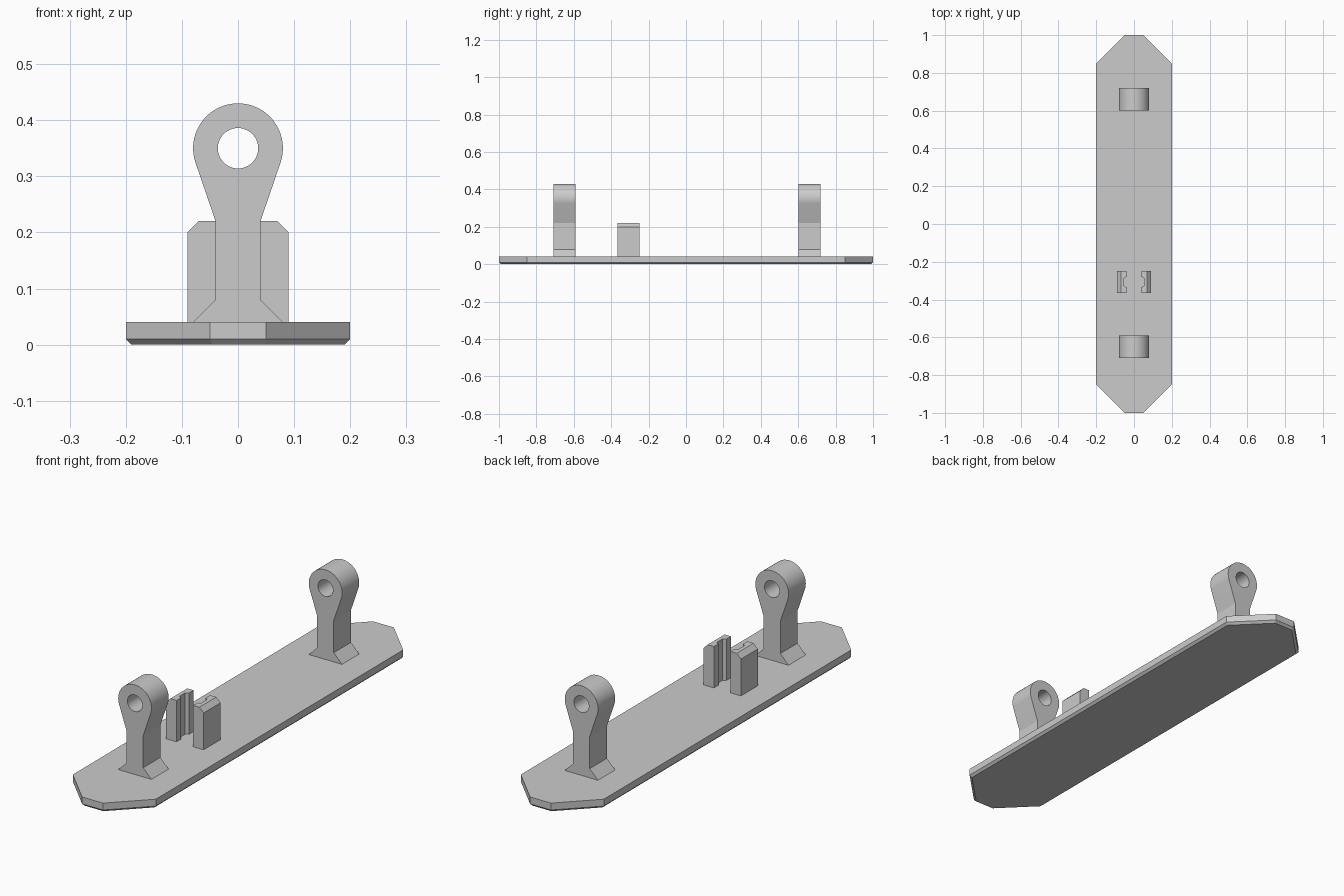
import bpy, bmesh, math

default = bpy.data.objects.get("Cube")
if default:
    bpy.data.objects.remove(default, do_unlink=True)

grey = bpy.data.materials.new("plain grey")
grey.use_nodes = True
colour = (0.6, 0.6, 0.6, 1)
grey.diffuse_color = colour
grey.node_tree.nodes["Principled BSDF"].inputs["Base Color"].default_value = colour

BASE_TOP = 0.04


def prism(name, outline, z0, z1, bevel_rule, size):
    """Extrude an outline upward and chamfer the edges picked by the rule."""
    bm = bmesh.new()
    face = bm.faces.new([bm.verts.new((x, y, z0)) for x, y in outline])
    top = bmesh.ops.extrude_face_region(bm, geom=[face])["geom"]
    for v in top:
        if isinstance(v, bmesh.types.BMVert):
            v.co.z = z1
    bmesh.ops.recalc_face_normals(bm, faces=bm.faces)
    edges = [e for e in bm.edges if all(bevel_rule(v.co) for v in e.verts)]
    bmesh.ops.bevel(bm, geom=edges, offset=size, segments=1, affect='EDGES')
    mesh = bpy.data.meshes.new(name)
    bm.to_mesh(mesh)
    bm.free()
    mesh.materials.append(grey)
    obj = bpy.data.objects.new(name, mesh)
    bpy.context.collection.objects.link(obj)
    return obj


# Long base plate with clipped corners and a chamfered underside
corner = [(0.2, 0.85), (0.05, 1.0)]
half = corner + [(-x, y) for x, y in reversed(corner)]
prism("base_plate", half + [(-x, -y) for x, y in half], 0, BASE_TOP,
      lambda co: co.z < 0.001, 0.01)

# Pair of clip jaws, each with a vertical groove on the inner side
inner, outer, groove = 0.04, 0.09, 0.053
jaw = [(outer, -0.058), (inner, -0.058), (inner, -0.028), (groove, -0.02),
       (groove, 0.02), (inner, 0.028), (inner, 0.058), (outer, 0.058)]
clip = prism("clip_jaws", jaw, BASE_TOP, 0.22,
             lambda co: co.z > 0.21 and co.x > 0.089, 0.02)
clip.location.y = -0.307
mirror = clip.modifiers.new("Mirror", 'MIRROR')
mirror.use_axis[0] = True
mirror.mirror_object = None


def add_loop(curve, points):
    spline = curve.splines.new('POLY')
    spline.points.add(len(points) - 1)
    for p, (x, z) in zip(spline.points, points):
        p.co = (x, z, 0, 1)
    spline.use_cyclic_u = True


def arc(radius, start, end, steps):
    return [(radius * math.cos(math.radians(start + (end - start) * i / steps)),
             0.35 + radius * math.sin(math.radians(start + (end - start) * i / steps)))
            for i in range(steps + 1)]


# Eyelet posts: flared foot, straight neck, round head with a hole
side = [(0.08, BASE_TOP), (0.04, 0.08), (0.04, 0.22)]
outline = side + arc(0.08, -19, 199, 48) + [(-x, z) for x, z in reversed(side)]
for name, y in (("front_eyelet_post", -0.65), ("back_eyelet_post", 0.66)):
    curve = bpy.data.curves.new(name, 'CURVE')
    curve.dimensions = '2D'
    curve.fill_mode = 'BOTH'
    curve.extrude = 0.059
    add_loop(curve, outline)
    add_loop(curve, arc(0.036, 0, 360, 48)[:-1])
    curve.materials.append(grey)
    post = bpy.data.objects.new(name, curve)
    post.location.y = y
    post.rotation_euler.x = math.pi / 2
    bpy.context.collection.objects.link(post)
    bpy.ops.object.select_all(action='DESELECT')
    post.select_set(True)
    bpy.context.view_layer.objects.active = post
    bpy.ops.object.convert(target='MESH')
    post = bpy.context.object
    bm = bmesh.new()
    bm.from_mesh(post.data)
    bmesh.ops.remove_doubles(bm, verts=bm.verts, dist=0.0001)
    bmesh.ops.recalc_face_normals(bm, faces=bm.faces)
    bm.to_mesh(post.data)
    bm.free()
    bpy.ops.object.shade_smooth_by_angle(angle=math.radians(15))
